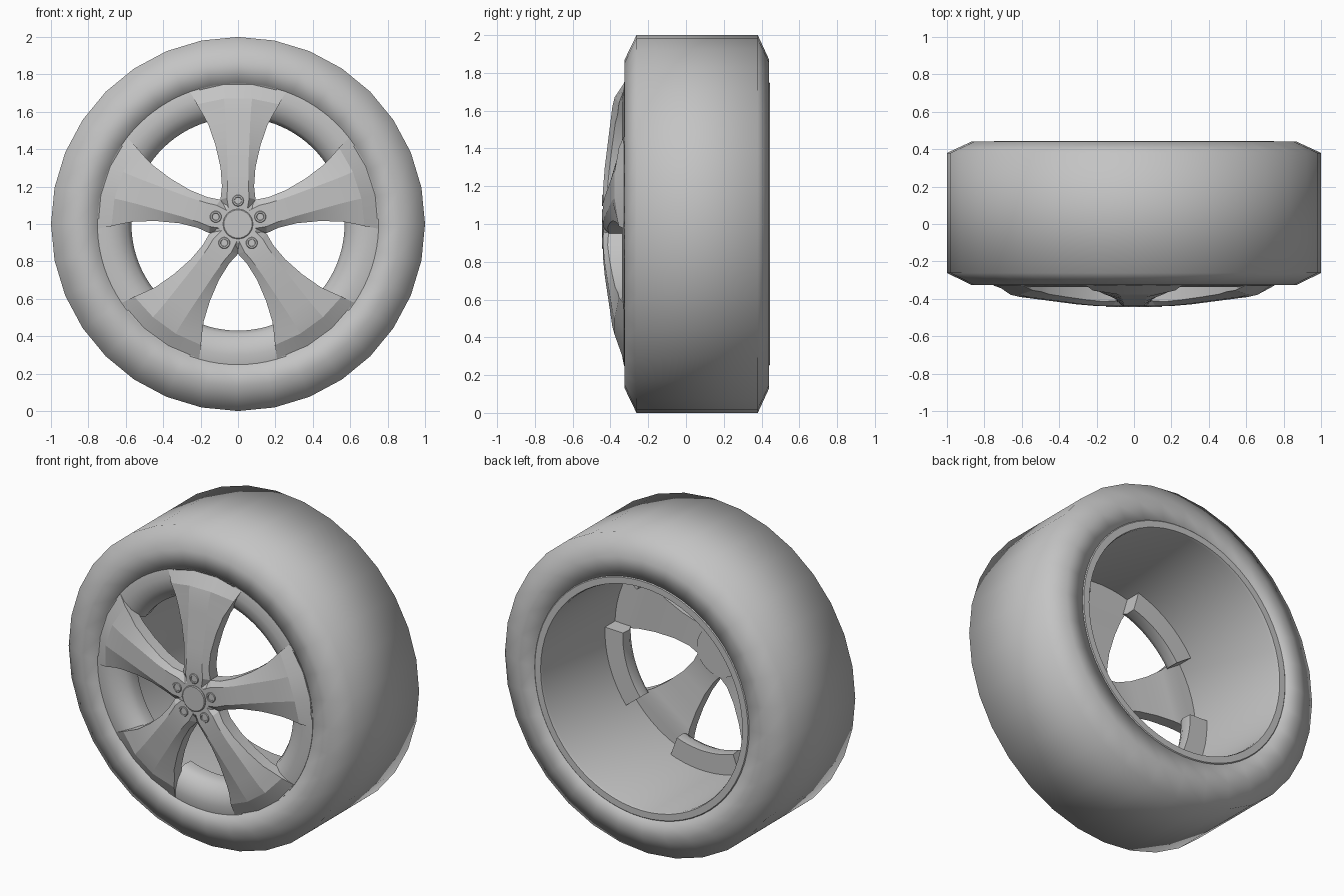
import bpy, bmesh
from math import sin, cos, radians

cube = bpy.data.objects.get("Cube")
if cube:
    bpy.data.objects.remove(cube, do_unlink=True)

GREY = (0.55, 0.55, 0.55, 1)
mat = bpy.data.materials.new("grey")
mat.use_nodes = True
mat.diffuse_color = GREY
mat.node_tree.nodes["Principled BSDF"].inputs["Base Color"].default_value = GREY


def loft(name, loops, ring=False, angle=30):
    """Skin closed cross-sections; either join them in a ring or cap both ends."""
    bm = bmesh.new()
    rows = [[bm.verts.new(p) for p in loop] for loop in loops]
    n = len(rows[0])
    pairs = list(zip(rows, rows[1:])) + ([(rows[-1], rows[0])] if ring else [])
    for a, b in pairs:
        for i in range(n):
            j = (i + 1) % n
            bm.faces.new((a[i], a[j], b[j], b[i]))
    if not ring:
        bm.faces.new(rows[0])
        bm.faces.new(rows[-1][::-1])
    bmesh.ops.remove_doubles(bm, verts=bm.verts, dist=0.0001)
    bmesh.ops.recalc_face_normals(bm, faces=bm.faces)
    mesh = bpy.data.meshes.new(name)
    bm.to_mesh(mesh)
    bm.free()
    mesh.materials.append(mat)
    obj = bpy.data.objects.new(name, mesh)
    bpy.context.collection.objects.link(obj)
    bpy.ops.object.select_all(action='DESELECT')
    obj.select_set(True)
    bpy.context.view_layer.objects.active = obj
    bpy.ops.object.shade_smooth_by_angle(angle=radians(angle))
    return obj


def turn(name, profile, steps, start=0, span=360, centre=(0, 1), angle=30):
    """Turn a closed (radius, y) profile around an axis parallel to y."""
    full = span == 360
    loops = []
    for k in range(steps if full else steps + 1):
        t = radians(start + span * k / steps)
        loops.append([(centre[0] + r * cos(t), y, centre[1] + r * sin(t))
                      for r, y in profile])
    return loft(name, loops, full, angle)


# Tyre with chamfered shoulders and soft shading
turn("tyre", [(.75, -.27), (.75, -.325), (.87, -.325), (1, -.262),
              (1, .38), (.87, .44), (.75, .44), (.75, .39)], 32, angle=180)

# Open barrel with a narrow back lip
turn("rim_barrel", [(.752, -.328), (.752, .438), (.745, .445), (.705, .445),
                    (.70, .43), (.70, -.3)], 64)

# Hub, centre cap
turn("hub", [(0, -.436), (.1, -.436), (.155, -.4), (.155, -.33), (0, -.33)], 40)
turn("centre_cap", [(0, -.445), (.075, -.445), (.08, -.441), (.08, -.42), (0, -.42)], 32)

# Spoke stations: centre distance, half width, y; edge distance, half width, y
STATIONS = [
    (.08, .050, -.437, .08, .055, -.42),
    (.14, .060, -.439, .13, .094, -.41),
    (.20, .055, -.438, .20, .086, -.415),
    (.30, .055, -.430, .30, .093, -.405),
    (.42, .060, -.415, .42, .120, -.39),
    (.54, .065, -.400, .53, .158, -.375),
    (.62, .070, -.390, .58, .185, -.362),
    (.67, .075, -.378, .64, .220, -.355),
    (.745, .08, -.328, .705, .255, -.33),
]
THICK = .075


def spoke(name, degrees):
    t = radians(degrees)

    def place(x, y, d):
        return (d * cos(t) + x * sin(t), y, 1 + d * sin(t) - x * cos(t))

    loops = []
    for dc, c, yc, de, w, ye in STATIONS:
        back = min(ye + THICK, -.29)
        loops.append([place(-c, yc, dc), place(c, yc, dc), place(w, ye, de),
                      place(w, back, de), place(-w, back, de), place(-w, ye, de)])
    loft(name, loops, angle=12)


RIM_BAND = [(.752, -.328), (.70, -.338), (.64, -.325), (.59, -.29),
            (.57, -.25), (.575, -.19), (.705, -.19)]
NUT = [(0, -.441), (.018, -.441), (.02, -.445), (.028, -.445),
       (.031, -.441), (.031, -.42), (0, -.42)]

# Five spokes, each with a wheel nut, and the rounded rim bands between them
for k in range(5):
    a = 90 + 72 * k
    spoke(f"spoke_{k + 1}", a)
    turn(f"rim_band_{k + 1}", RIM_BAND, 10, a + 16, 40, angle=40)
    t = radians(a)
    turn(f"wheel_nut_{k + 1}", NUT, 20, centre=(.125 * cos(t), 1 + .125 * sin(t)))
